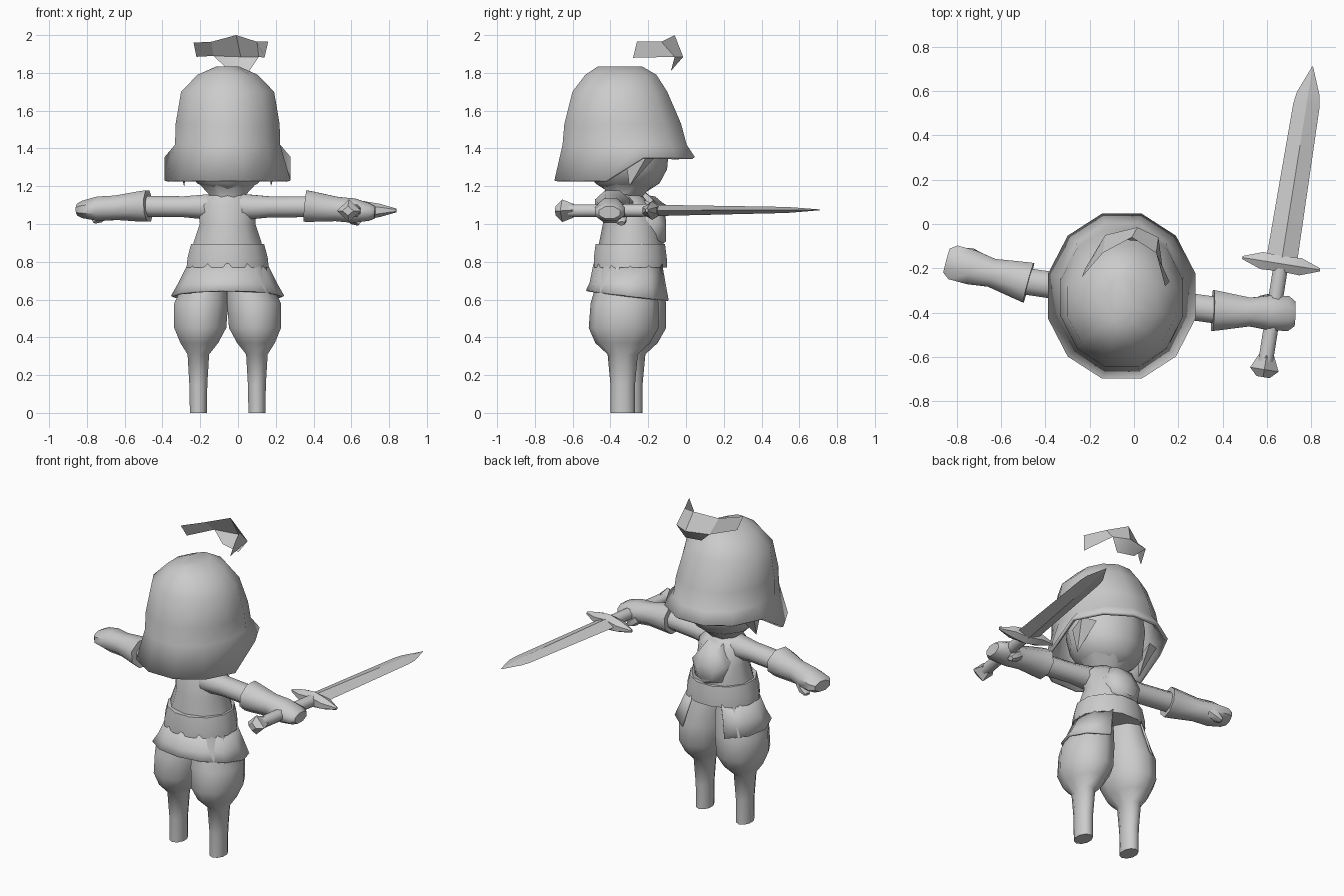
import bpy, bmesh
from math import sin, cos, tau, radians
from mathutils import Vector

cube = bpy.data.objects.get("Cube")
if cube:
    bpy.data.objects.remove(cube)

grey = bpy.data.materials.new("plain_grey")
grey.use_nodes = True
colour = (0.6, 0.6, 0.6, 1)
grey.diffuse_color = colour
grey.node_tree.nodes["Principled BSDF"].inputs["Base Color"].default_value = colour


def make(name, verts, faces, angle=50):
    mesh = bpy.data.meshes.new(name)
    mesh.from_pydata([tuple(v) for v in verts], [], faces)
    bm = bmesh.new()
    bm.from_mesh(mesh)
    bmesh.ops.remove_doubles(bm, verts=bm.verts, dist=0.0005)
    bmesh.ops.recalc_face_normals(bm, faces=bm.faces)
    bm.to_mesh(mesh)
    bm.free()
    mesh.materials.append(grey)
    obj = bpy.data.objects.new(name, mesh)
    bpy.context.collection.objects.link(obj)
    bpy.ops.object.select_all(action="DESELECT")
    obj.select_set(True)
    bpy.context.view_layer.objects.active = obj
    bpy.ops.object.shade_smooth_by_angle(angle=radians(angle))
    return obj


def skin(name, rings, caps=(True, True), angle=50, skip=()):
    """Join equal rings of points into a tube, leaving out skipped columns."""
    n = len(rings[0])
    verts = [p for ring in rings for p in ring]
    faces = [(r * n + i, r * n + (i + 1) % n, (r + 1) * n + (i + 1) % n, (r + 1) * n + i)
             for r in range(len(rings) - 1) for i in range(n) if i not in skip]
    if caps[0]:
        faces.append(tuple(range(n)))
    if caps[1]:
        faces.append(tuple(range(len(verts) - n, len(verts))))
    return make(name, verts, faces, angle)


def ring(c, u, v, n, turn=0.5):
    return [Vector(c) + Vector(u) * cos(tau * (i + turn) / n) + Vector(v) * sin(tau * (i + turn) / n)
            for i in range(n)]


def stack(profile, n, turn=0.5):
    """Rings from bottom to top: centre x, centre y, height, half width, half depth."""
    return [ring((x, y, z), (a, 0, 0), (0, b, 0), n, turn) for x, y, z, a, b in profile]


def limb(name, a, b, profile, n=8, turn=0.5, angle=50):
    """Tube from a to b: fraction along, half width across, half height."""
    a, b = Vector(a), Vector(b)
    side = (b - a).cross(Vector((0, 0, 1))).normalized()
    up = side.cross((b - a).normalized())
    return skin(name, [ring(a.lerp(b, t), side * w, up * h, n, turn) for t, w, h in profile],
                angle=angle)


def thicken(obj, depth):
    mod = obj.modifiers.new("thickness", "SOLIDIFY")
    mod.thickness = depth


CX = -0.055

# Hood, lower at the back and raised over the face
hood = stack([(CX, -0.325, 1.23, 0.345, 0.385), (CX, -0.325, 1.42, 0.288, 0.34),
              (CX, -0.335, 1.53, 0.285, 0.32), (CX, -0.35, 1.70, 0.255, 0.26),
              (CX, -0.345, 1.79, 0.165, 0.195), (CX, -0.35, 1.835, 0.06, 0.12)], 12)
for p in hood[0]:
    if p.y > -0.32:
        p.z = 1.355
thicken(skin("hood", hood, (False, True)), 0.02)

# Head, side locks and neck
skin("head", stack([(CX, -0.31, 1.17, 0.07, 0.1), (CX, -0.31, 1.215, 0.17, 0.17),
                    (CX, -0.31, 1.29, 0.225, 0.21), (CX, -0.32, 1.40, 0.24, 0.23),
                    (CX, -0.33, 1.55, 0.22, 0.22)], 10))
for s in (-1, 1):
    make("side_lock", [(CX + s * x, y, z) for x, y, z in
                       ((0.25, -0.32, 1.35), (0.28, -0.2, 1.37), (0.2, -0.16, 1.36),
                        (0.23, -0.3, 1.2))],
         [(0, 1, 3), (1, 2, 3), (2, 0, 3), (0, 1, 2)], 30)
skin("neck", stack([(CX, -0.32, 1.08, 0.1, 0.1), (CX, -0.32, 1.14, 0.09, 0.09),
                    (CX, -0.31, 1.21, 0.16, 0.15)], 8))

# Floating hair tuft: a curved crescent of flat patches
make("hair_tuft",
     [(-0.235, -0.24, 1.96), (-0.14, -0.13, 1.965), (-0.01, -0.06, 2.0), (0.1, -0.13, 1.965),
      (0.16, -0.26, 1.965), (-0.22, -0.2, 1.885), (-0.13, -0.05, 1.89), (0.015, -0.015, 1.885),
      (0.11, -0.06, 1.885), (0.14, -0.28, 1.88), (-0.06, -0.07, 1.825), (0.06, -0.08, 1.81)],
     [(0, 1, 6, 5), (1, 2, 7, 6), (2, 3, 8, 7), (3, 4, 9, 8), (6, 7, 10), (7, 11, 10), (7, 8, 11)], 30)

# Torso, chest piece, belt and open skirt
skin("torso", stack([(CX, -0.29, 0.82, 0.19, 0.17), (CX, -0.29, 0.9, 0.19, 0.17),
                     (CX, -0.29, 1.0, 0.155, 0.15), (CX, -0.31, 1.1, 0.16, 0.12),
                     (CX, -0.32, 1.15, 0.11, 0.09)], 10))
skin("chest_piece", [ring((CX, y, z), (a, 0, 0), (0, 0, b), 7, 0.25) for y, z, a, b in
                     ((-0.22, 1.0, 0.12, 0.14), (-0.15, 0.99, 0.12, 0.12),
                      (-0.105, 0.97, 0.06, 0.06))])
skin("belt", stack([(CX, -0.295, 0.77, 0.225, 0.2), (CX, -0.295, 0.82, 0.22, 0.2),
                    (CX, -0.295, 0.895, 0.2, 0.19)], 12))
skirt = stack([(CX, -0.295, 0.62, 0.3, 0.235), (CX, -0.295, 0.69, 0.26, 0.215),
               (CX, -0.295, 0.79, 0.21, 0.195)], 12, 0)
for p in skirt[0]:
    p.z -= 0.12 * (p.y + 0.3)
thicken(skin("skirt", skirt, (False, False), skip=(2, 3)), 0.012)

# Baggy trousers tapering to bare stump feet
for s, name, dy in ((-1, "right_leg", 0.02), (1, "left_leg", -0.02)):
    skin(name, stack([(CX + s * x, y + dy, z, a, b) for x, y, z, a, b in
                      ((0.155, -0.315, 0, 0.047, 0.065), (0.155, -0.315, 0.15, 0.05, 0.065),
                       (0.155, -0.315, 0.31, 0.06, 0.08), (0.15, -0.315, 0.37, 0.105, 0.145),
                       (0.145, -0.31, 0.45, 0.145, 0.185), (0.14, -0.305, 0.58, 0.15, 0.18),
                       (0.11, -0.3, 0.7, 0.12, 0.15), (0.1, -0.3, 0.8, 0.1, 0.13))], 10))

# Arms with flared gauntlets, fists and thumbs
glove = [(0, 0.1, 0.09), (0.08, 0.095, 0.088), (0.45, 0.07, 0.07), (0.7, 0.085, 0.07),
         (0.92, 0.085, 0.05), (1, 0.06, 0.035)]
arm = [(0, 0.08, 0.075), (0.4, 0.065, 0.06), (1, 0.065, 0.06)]
for side, shoulder, wrist, tip in (
        ("left", (0.02, -0.34, 1.09), (0.355, -0.39, 1.095), (0.725, -0.405, 1.06)),
        ("right", (-0.13, -0.31, 1.09), (-0.475, -0.265, 1.095), (-0.845, -0.165, 1.075))):
    limb(side + "_arm", shoulder, Vector(wrist).lerp(Vector(tip), 0.1), arm)
    limb(side + "_gauntlet", wrist, tip, glove)
    base = Vector(wrist).lerp(Vector(tip), 0.6) + Vector((0, 0.05, -0.02))
    end = Vector(wrist).lerp(Vector(tip), 0.78) + Vector((0, 0.06, -0.065))
    limb(side + "_thumb", base, end, [(0, 0.03, 0.03), (0.6, 0.035, 0.03), (1, 0.02, 0.015)], 6)

# Sword: pommel, grip, crossguard and blade along one line
start, point = Vector((0.582, -0.69, 1.07)), Vector((0.805, 0.71, 1.075))


def along(t):
    return start.lerp(point, t)


limb("pommel", along(0), along(0.07), [(0, 0.03, 0.025), (0.35, 0.065, 0.06), (1, 0.035, 0.035)], 4, 0)
limb("grip", along(0.05), along(0.36), [(0, 0.036, 0.036), (1, 0.036, 0.036)])
mid = along(0.365)
across = Vector((0.175, -0.028, 0))
limb("crossguard", mid - across, mid + across,
     [(0, 0.008, 0.01), (0.25, 0.045, 0.035), (0.5, 0.04, 0.05), (0.75, 0.045, 0.035),
      (1, 0.008, 0.01)], 6)
limb("blade", along(0.37), point,
     [(0, 0.07, 0.03), (0.8, 0.06, 0.016), (0.86, 0.052, 0.012), (1, 0.002, 0.002)], 4, 0, 20)
